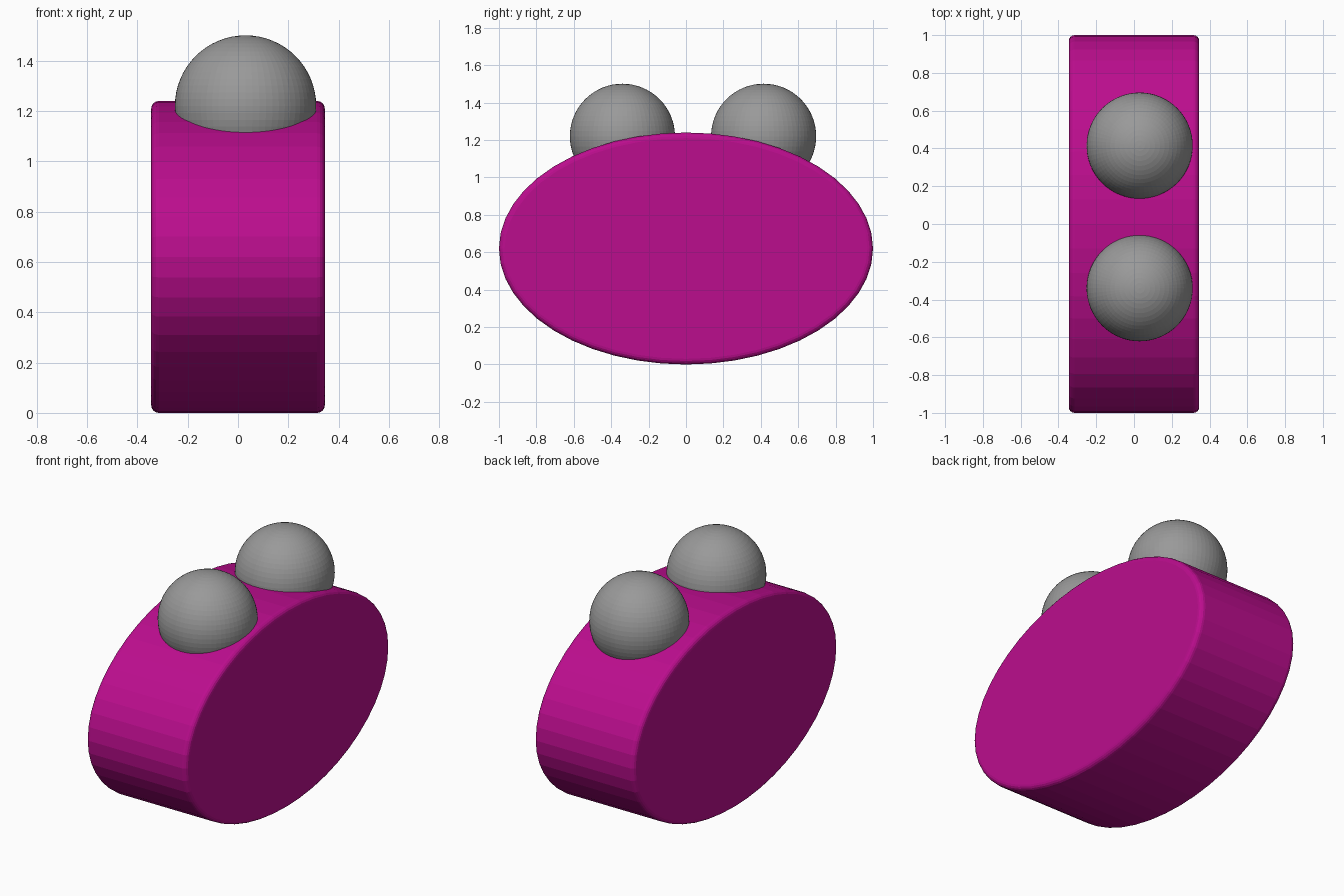
import bpy
import math

if "Cube" in bpy.data.objects:
    bpy.data.objects.remove(bpy.data.objects["Cube"])


def material(name, rgb):
    mat = bpy.data.materials.new(name)
    mat.diffuse_color = (*rgb, 1.0)
    mat.use_nodes = True
    mat.node_tree.nodes["Principled BSDF"].inputs["Base Color"].default_value = mat.diffuse_color
    return mat


magenta = material("magenta", (0.50, 0.004, 0.27))
grey = material("grey", (0.32, 0.32, 0.32))

# Body: a thick oval disc lying along x, with softly rounded rims
bpy.ops.mesh.primitive_cylinder_add(vertices=48, radius=1, depth=0.69,
                                    location=(0, 0, 0.62),
                                    rotation=(0, math.pi / 2, 0))
body = bpy.context.object
body.name = "oval_body"
body.scale = (0.62, 1, 1)
bpy.ops.object.transform_apply(location=False, rotation=True, scale=True)
body.data.materials.append(magenta)
rim = body.modifiers.new("rounded_rim", 'BEVEL')
rim.width = 0.03
rim.segments = 4
rim.limit_method = 'ANGLE'
rim.angle_limit = math.radians(40)

# Two balls sunk into the top of the body
for name, y in (("front_ball", -0.34), ("back_ball", 0.415)):
    bpy.ops.mesh.primitive_uv_sphere_add(segments=64, ring_count=32, radius=0.281,
                                         location=(0.03, y, 1.22))
    ball = bpy.context.object
    ball.name = name
    ball.data.materials.append(grey)
